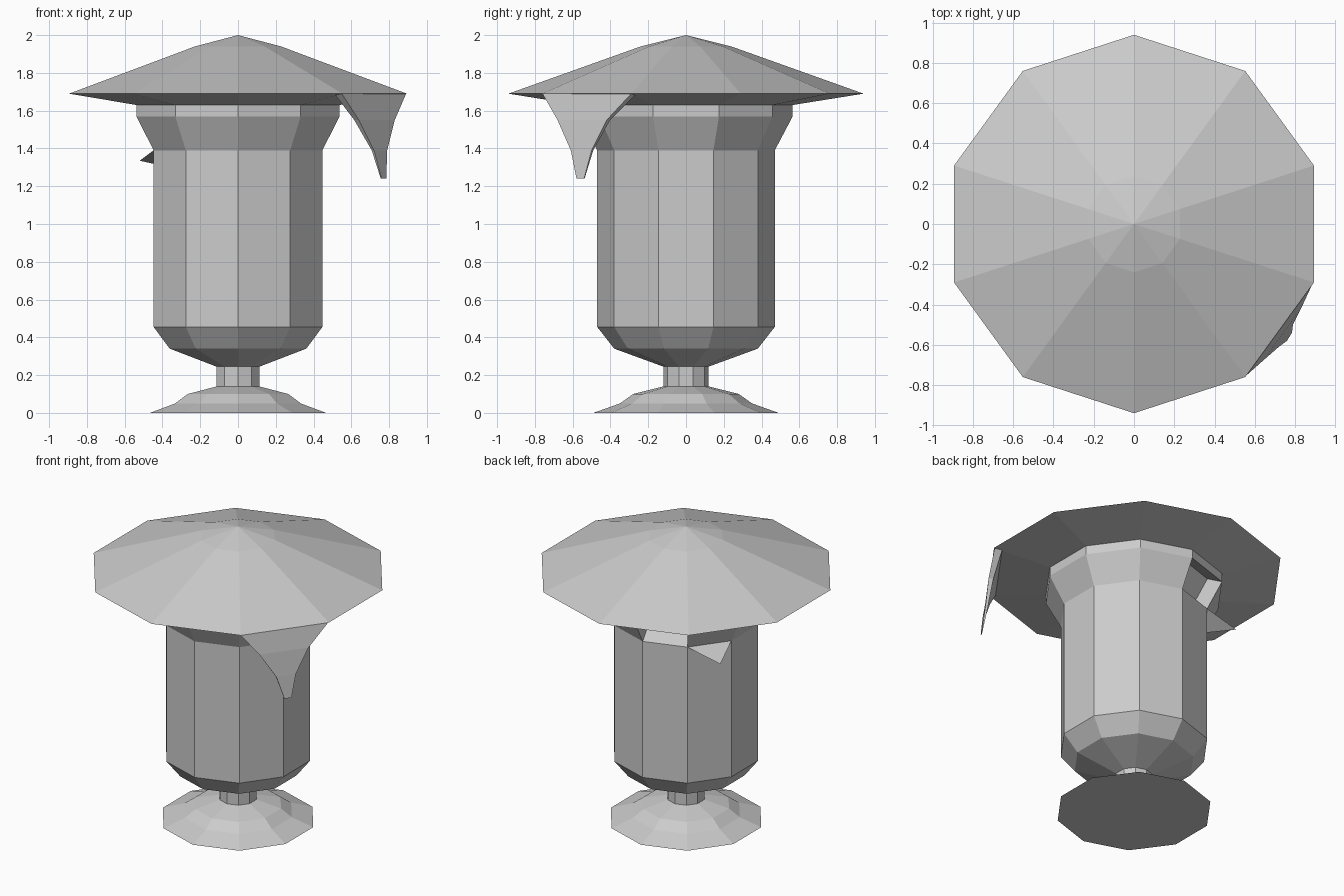
import bpy
import bmesh
from math import sin, cos, radians
from mathutils import Vector

old = bpy.data.objects.get("Cube")
if old:
    bpy.data.objects.remove(old, do_unlink=True)

SIDES = 10
STEP = 360 / SIDES

stone = bpy.data.materials.new("pale_grey")
stone.use_nodes = True
GREY = (0.6, 0.6, 0.6, 1)
stone.diffuse_color = GREY
stone.node_tree.nodes["Principled BSDF"].inputs["Base Color"].default_value = GREY


def polar(r, angle, z):
    return Vector((r * cos(radians(angle)), r * sin(radians(angle)), z))


def finish(name, bm, recalc=True):
    if recalc:
        bmesh.ops.recalc_face_normals(bm, faces=bm.faces)
    mesh = bpy.data.meshes.new(name)
    bm.to_mesh(mesh)
    bm.free()
    mesh.materials.append(stone)
    obj = bpy.data.objects.new(name, mesh)
    bpy.context.collection.objects.link(obj)
    return obj


def lathe(profile):
    """Ten-sided turned shape; a radius of zero becomes a single point."""
    bm = bmesh.new()
    rings = []
    for r, z in profile:
        if r == 0:
            rings.append([bm.verts.new((0, 0, z))] * SIDES)
        else:
            rings.append([bm.verts.new(polar(r, 90 + STEP * i, z))
                          for i in range(SIDES)])
    for low, high in zip(rings, rings[1:]):
        for i in range(SIDES):
            j = (i + 1) % SIDES
            corners = dict.fromkeys((low[i], low[j], high[j], high[i]))
            bm.faces.new(list(corners))
    bm.normal_update()
    return bm, rings


# Foot: stepped plinth and short stem
bm, _ = lathe([(0, 0), (0.49, 0), (0.35, 0.05), (0.28, 0.10),
               (0.12, 0.14), (0.12, 0.245)])
finish("foot", bm)

# Vessel: bowl bottom, straight wall and flared lip
bm, rings = lathe([(0.12, 0.245), (0.38, 0.34), (0.47, 0.455), (0.47, 1.39),
                   (0.565, 1.57), (0.565, 1.63)])
# Niche: one flare panel pushed inwards
wall, lip = rings[3], rings[4]
corners = [wall[0], wall[1], lip[1], lip[0]]
panel = bm.faces.get(corners)
push = panel.normal * -0.12
bm.faces.remove(panel)
inner = [bm.verts.new(v.co + push) for v in corners]
bm.faces.new(inner)
for k in range(4):
    n = (k + 1) % 4
    bm.faces.new((corners[k], corners[n], inner[n], inner[k]))
finish("vessel", bm, recalc=False)

# Roof: wide shallow cone with a sloped underside
bm, _ = lathe([(0.565, 1.63), (0.94, 1.69), (0.24, 1.94), (0, 2)])
finish("roof", bm, recalc=False)

# Spike: small beak at the top of the wall
bm = bmesh.new()
left = bm.verts.new(polar(0.47, 126, 1.39))
right = bm.verts.new(polar(0.47, 162, 1.39))
under = bm.verts.new(polar(0.447, 144, 1.30))
tip = bm.verts.new((-0.52, 0.37, 1.335))
for tri in ((left, right, tip), (left, tip, under), (right, under, tip),
            (left, under, right)):
    bm.faces.new(tri)
finish("spike", bm)

# Drip: tapering tongue hanging from one roof edge
ROWS = [  # height, thickness, first edge xy, second edge xy
    (1.69, 0.05, (0.55, -0.76), (0.89, -0.29)),
    (1.55, 0.03, (0.64, -0.68), (0.83, -0.42)),
    (1.39, 0.015, (0.72, -0.61), (0.79, -0.50)),
    (1.24, 0.005, (0.76, -0.58), (0.785, -0.54)),
]
inward = polar(-1, -36, 0)
bm = bmesh.new()
loops = []
for z, thick, a, b in ROWS:
    a, b = Vector((*a, z)), Vector((*b, z))
    loops.append([bm.verts.new(p) for p in
                  (a, b, b + inward * thick, a + inward * thick)])
for top, low in zip(loops, loops[1:]):
    for k in range(4):
        n = (k + 1) % 4
        bm.faces.new((top[k], top[n], low[n], low[k]))
bm.faces.new(loops[0])
bm.faces.new(loops[-1])
finish("drip", bm)
